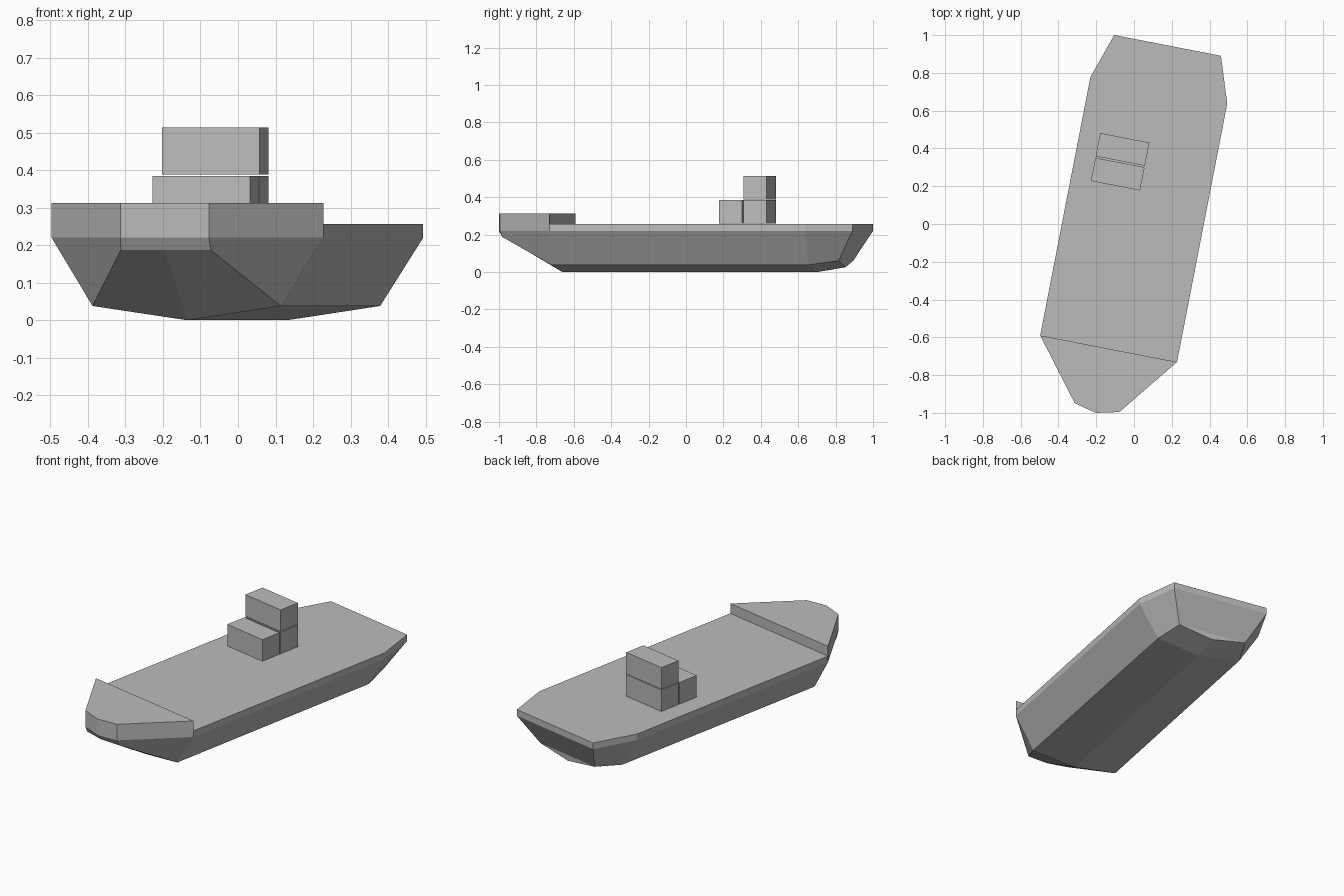
import bpy, bmesh, math
from mathutils import Matrix

default = bpy.data.objects.get("Cube")
if default:
    bpy.data.objects.remove(default, do_unlink=True)

grey = bpy.data.materials.new("plain grey")
grey.use_nodes = True
colour = (0.5, 0.5, 0.5, 1)
grey.diffuse_color = colour
grey.node_tree.nodes["Principled BSDF"].inputs["Base Color"].default_value = colour

# The whole ship is turned slightly about the vertical axis
HEADING = Matrix.Rotation(math.radians(-11), 4, "Z") @ Matrix.Translation((-0.006, 0, 0))
SHEER = 0.22


def finish(name, bm):
    bmesh.ops.recalc_face_normals(bm, faces=bm.faces)
    mesh = bpy.data.meshes.new(name)
    bm.to_mesh(mesh)
    bm.free()
    mesh.materials.append(grey)
    obj = bpy.data.objects.new(name, mesh)
    bpy.context.collection.objects.link(obj)
    obj.matrix_world = HEADING
    return obj


def slab(name, half_outline, bottom, top):
    """Upright prism from a mirrored half outline of (half width, y)."""
    bm = bmesh.new()
    mirrored = [(-x, y) for x, y in reversed(half_outline) if x > 0]
    base = bm.faces.new([bm.verts.new((x, y, bottom)) for x, y in half_outline + mirrored])
    raised = bmesh.ops.extrude_face_region(bm, geom=[base], use_keep_orig=True)["geom"]
    verts = [g for g in raised if isinstance(g, bmesh.types.BMVert)]
    bmesh.ops.translate(bm, verts=verts, vec=(0, 0, top - bottom))
    return finish(name, bm)


def box(name, centre, size):
    bm = bmesh.new()
    bmesh.ops.create_cube(bm, size=1)
    bmesh.ops.scale(bm, vec=size, verts=bm.verts)
    bmesh.ops.translate(bm, vec=centre, verts=bm.verts)
    return finish(name, bm)


# Plan points shared by hull and decks: half width, y
NOSE = (0, -1.02)
BOW = (0.12, -0.992)
SHOULDER = (0.369, -0.674)
QUARTER = (0.369, 0.72)
STERN = (0.288, 0.962)

# Hull sections: sheer point, chine (half width, y, z), keel (y, z)
sections = [
    (BOW, (0.122, -0.978, 0.187), (-0.995, 0.187)),
    (SHOULDER, (0.256, -0.685, 0.038), (-0.675, 0)),
    (QUARTER, (0.253, 0.715, 0.038), (0.715, 0)),
    (STERN, (0.205, 0.87, 0.06), (0.867, 0.025)),
]
bm = bmesh.new()
rings = []
for (sx, sy), (cx, cy, cz), (ky, kz) in sections:
    ring = [(-sx, sy, SHEER), (-cx, cy, cz), (0, ky, kz), (cx, cy, cz), (sx, sy, SHEER)]
    rings.append([bm.verts.new(p) for p in ring])
for a, b in zip(rings, rings[1:]):
    for i in range(4):
        bm.faces.new((a[i], a[i + 1], b[i + 1], b[i]))

# Blunt stem and transom
nose = bm.verts.new((*NOSE, SHEER))
left, left_chine, stem, right_chine, right = rings[0]
bm.faces.new((left, nose, stem, left_chine))
bm.faces.new((nose, right, right_chine, stem))
left, left_chine, keel, right_chine, right = rings[-1]
bm.faces.new((left, left_chine, right_chine, right))
bm.faces.new((left_chine, keel, right_chine))
finish("hull", bm)

# Decks
slab("main_deck", [SHOULDER, QUARTER, STERN], SHEER, 0.256)
slab("forecastle", [NOSE, BOW, SHOULDER], SHEER, 0.313)

# Stacked deckhouse blocks
block = (0.265, 0.125, 0.125)
for name, y, z in (("front_block", 0.2425, 0.322),
                   ("rear_block", 0.376, 0.322),
                   ("upper_block", 0.376, 0.451)):
    box(name, (-0.129, y, z), block)
